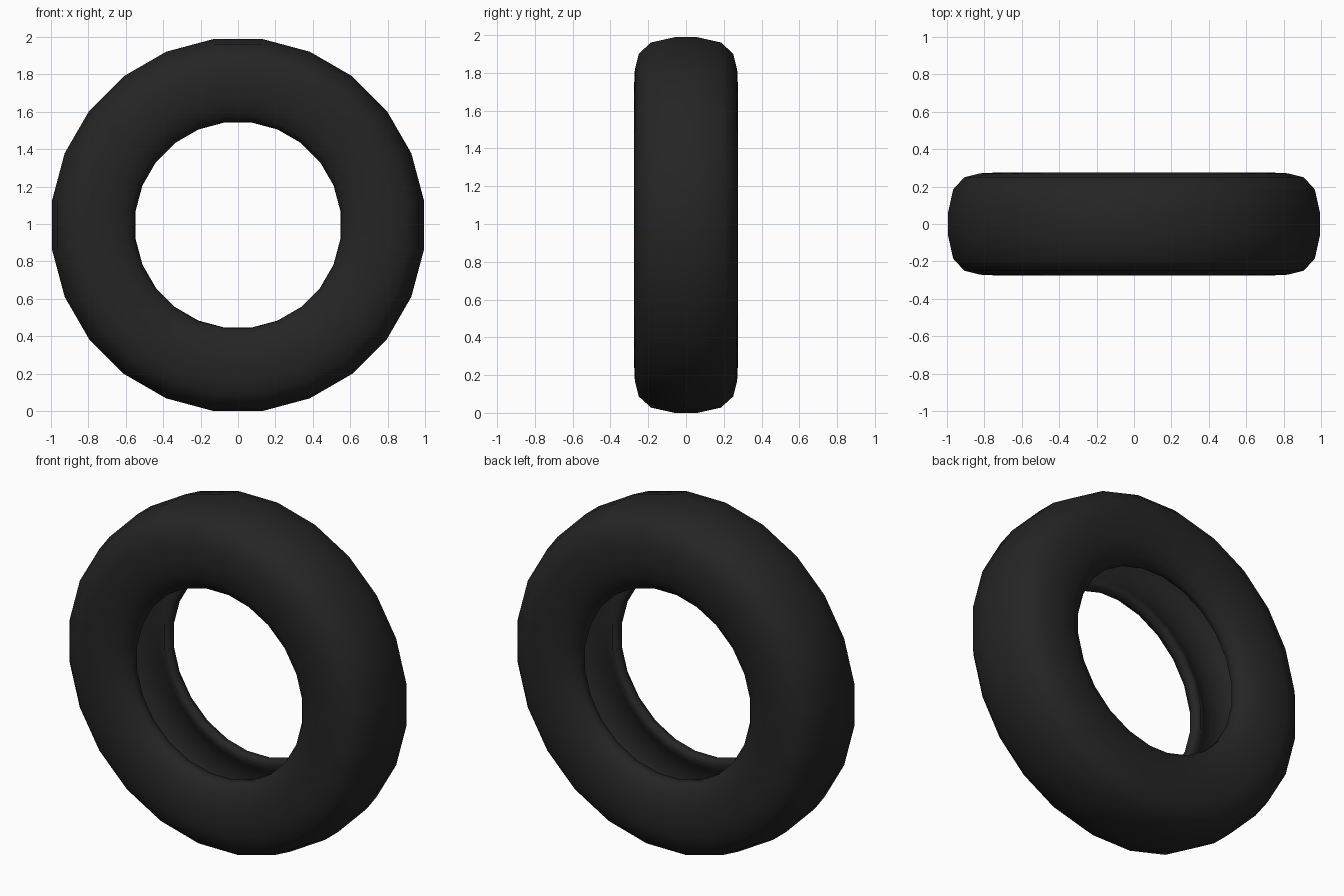
import bpy, bmesh, math

if "Cube" in bpy.data.objects:
    bpy.data.objects.remove(bpy.data.objects["Cube"])

SEGMENTS = 24

# black rubber
rubber = bpy.data.materials.new("black_rubber")
rubber.diffuse_color = (0.018, 0.018, 0.018, 1)
rubber.use_nodes = True
rubber.node_tree.nodes["Principled BSDF"].inputs["Base Color"].default_value = rubber.diffuse_color

# half cross-section as (radius, y): tread -> sidewall -> bead -> hollow inside
half = [(1.003, 0.06), (0.975, 0.185), (0.915, 0.25), (0.83, 0.271),
        (0.74, 0.275), (0.65, 0.26), (0.585, 0.228), (0.555, 0.19),
        (0.553, 0.155), (0.58, 0.135), (0.63, 0.17), (0.72, 0.205),
        (0.82, 0.2), (0.89, 0.16), (0.925, 0.06)]
profile = half + [(r, -y) for r, y in reversed(half)]

# spin the closed cross-section around the y axis
bm = bmesh.new()
rings = []
for i in range(SEGMENTS):
    a = 2 * math.pi * (i + 0.5) / SEGMENTS
    rings.append([bm.verts.new((r * math.sin(a), y, 1 + r * math.cos(a)))
                  for r, y in profile])
n = len(profile)
for i in range(SEGMENTS):
    p, q = rings[i], rings[(i + 1) % SEGMENTS]
    for j in range(n):
        k = (j + 1) % n
        bm.faces.new((p[j], q[j], q[k], p[k]))
bmesh.ops.recalc_face_normals(bm, faces=bm.faces)
for f in bm.faces:
    f.smooth = True
# stand exactly on the ground
low = min(v.co.z for v in bm.verts)
bmesh.ops.translate(bm, verts=bm.verts, vec=(0, 0, -low))

mesh = bpy.data.meshes.new("tire")
bm.to_mesh(mesh)
bm.free()
mesh.materials.append(rubber)
bpy.context.collection.objects.link(bpy.data.objects.new("tire", mesh))
